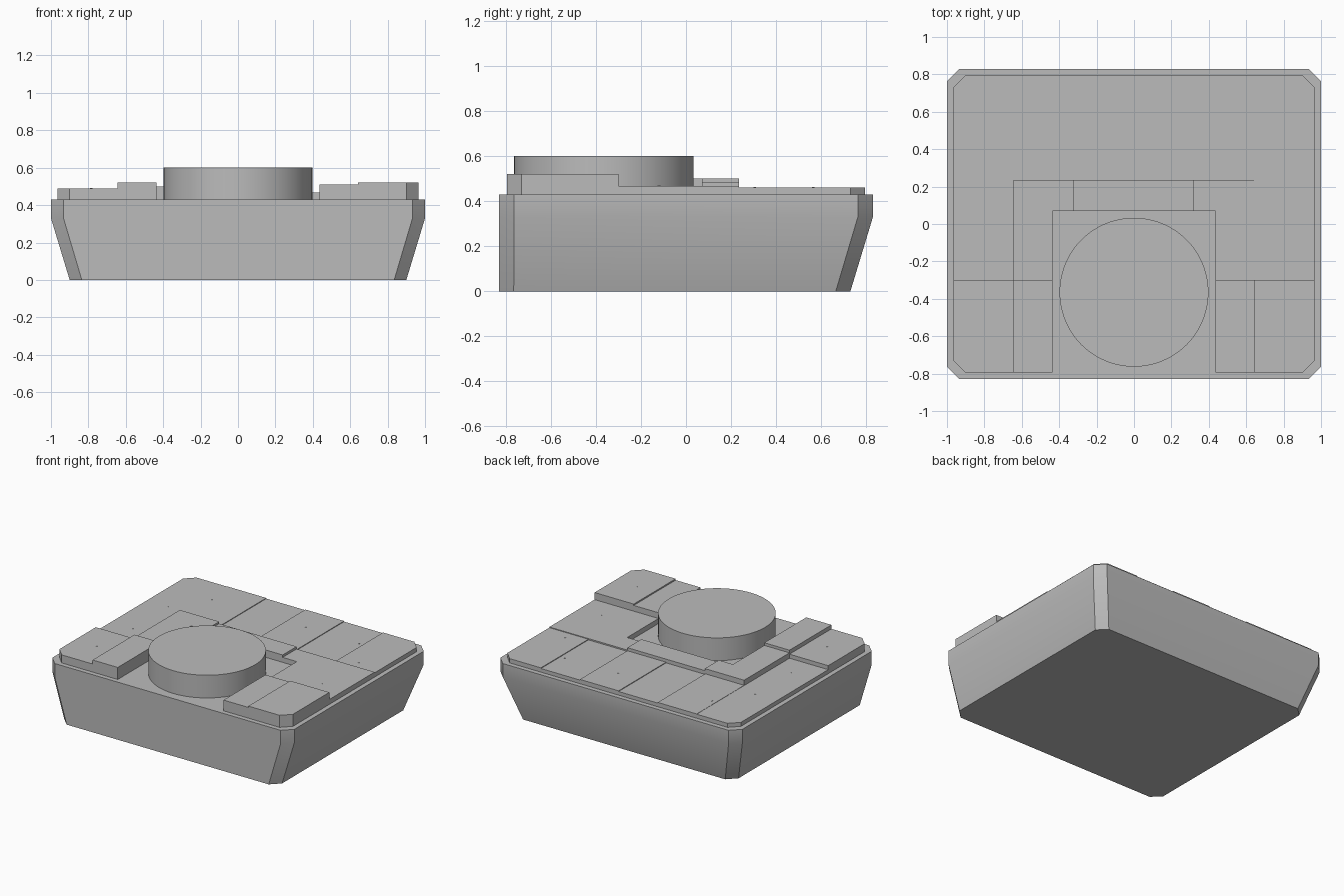
import bpy
import bmesh
import math
from mathutils import Vector

cube = bpy.data.objects.get("Cube")
if cube:
    bpy.data.objects.remove(cube, do_unlink=True)

grey = bpy.data.materials.new("plain grey")
grey.use_nodes = True
grey.diffuse_color = (0.5, 0.5, 0.5, 1)
grey.node_tree.nodes["Principled BSDF"].inputs["Base Color"].default_value = (0.5, 0.5, 0.5, 1)

DECK = 0.43


def finish(bm, name, smooth=False):
    bmesh.ops.recalc_face_normals(bm, faces=bm.faces[:])
    mesh = bpy.data.meshes.new(name)
    bm.to_mesh(mesh)
    bm.free()
    mesh.materials.append(grey)
    obj = bpy.data.objects.new(name, mesh)
    bpy.context.collection.objects.link(obj)
    if smooth:
        bpy.ops.object.select_all(action='DESELECT')
        obj.select_set(True)
        bpy.context.view_layer.objects.active = obj
        bpy.ops.object.shade_smooth_by_angle(angle=math.radians(30))
    return obj


def octagon(hx, front, back, c):
    """Rectangle outline with chamfered corners."""
    right = [(hx - c, front), (hx, front + c), (hx, back - c), (hx - c, back)]
    return right + [(-x, y) for x, y in reversed(right)]


def loft(name, sections):
    """Skin matching outlines stacked at rising heights."""
    bm = bmesh.new()
    rings = [[bm.verts.new((x, y, z)) for x, y in pts] for z, pts in sections]
    for low, high in zip(rings, rings[1:]):
        for i in range(len(low)):
            j = (i + 1) % len(low)
            bm.faces.new((low[i], low[j], high[j], high[i]))
    bm.faces.new(rings[0][::-1])
    bm.faces.new(rings[-1])
    return finish(bm, name, True)


def plate(name, outline, top):
    """Deck plate, cut to the chamfered corners of the deck."""
    bm = bmesh.new()
    face = bm.faces.new([bm.verts.new((x, y, DECK)) for x, y in outline])
    ext = bmesh.ops.extrude_face_region(bm, geom=[face])
    verts = [v for v in ext["geom"] if isinstance(v, bmesh.types.BMVert)]
    bmesh.ops.translate(bm, verts=verts, vec=(0, 0, top - DECK))
    for sx in (-1, 1):
        for sy in (-1, 1):
            cut = bmesh.ops.bisect_plane(
                bm, geom=bm.verts[:] + bm.edges[:] + bm.faces[:],
                plane_co=Vector((sx * 0.9, sy * 0.795, 0)),
                plane_no=Vector((sx, sy, 0)), clear_outer=True)
            edges = [e for e in cut["geom_cut"] if isinstance(e, bmesh.types.BMEdge)]
            if edges:
                bmesh.ops.holes_fill(bm, edges=bm.edges[:], sides=0)
    return finish(bm, name)


def rect(x0, x1, y0, y1):
    return [(x0, y0), (x1, y0), (x1, y1), (x0, y1)]


def disc(name, x, y, z0, z1, radius, sides):
    bm = bmesh.new()
    bmesh.ops.create_cone(bm, cap_ends=True, segments=sides, radius1=radius,
                          radius2=radius, depth=z1 - z0)
    bmesh.ops.translate(bm, verts=bm.verts[:], vec=(x, y, (z0 + z1) / 2))
    return finish(bm, name, True)


# Hull with a flat front and sides and back that slope in below
upper = octagon(1.0, -0.83, 0.83, 0.067)
loft("hull", [(0, octagon(0.9, -0.83, 0.73, 0.065)), (0.33, upper), (DECK, upper)])

# Round drum in the front recess
disc("drum", 0, -0.365, DECK, 0.6, 0.398, 96)

# Front plates
plate("front_right_outer_plate", rect(-0.965, -0.645, -0.795, -0.3), 0.49)
plate("front_right_inner_plate", rect(-0.645, -0.437, -0.795, -0.3), 0.52)
plate("front_left_inner_plate", rect(0.437, 0.642, -0.795, -0.3), 0.51)
plate("front_left_outer_plate", rect(0.642, 0.965, -0.795, -0.3), 0.52)

# Middle plates around the recess
plate("right_side_plate", rect(-0.965, -0.645, -0.3, 0.795), 0.46)
plate("middle_center_plate", rect(-0.32, 0.32, 0.07, 0.235), 0.485)
for name, side, outer, top in (("middle_right_plate", -1, 0.645, 0.5),
                               ("middle_left_plate", 1, 0.965, 0.467)):
    shape = [(0.437, -0.3), (outer, -0.3), (outer, 0.235),
             (0.32, 0.235), (0.32, 0.07), (0.437, 0.07)]
    plate(name, [(side * x, y) for x, y in shape], top)

# Rear row of plates
edges_x = (-0.645, -0.323, 0, 0.32, 0.642, 0.965)
for i, (x0, x1) in enumerate(zip(edges_x, edges_x[1:])):
    plate("rear_plate_%d" % (i + 1), rect(x0, x1, 0.235, 0.795), 0.462 - 0.005 * (i % 2))

# Small studs on the plates
studs = [(-0.61, 0.565, 0.462), (-0.17, 0.565, 0.457), (0.165, 0.565, 0.462),
         (0.605, 0.565, 0.457), (-0.785, 0.305, 0.46), (0.785, 0.305, 0.462),
         (-0.785, -0.12, 0.46), (0.785, -0.12, 0.467),
         (-0.785, -0.545, 0.49), (0.785, -0.545, 0.52)]
for i, (x, y, z) in enumerate(studs):
    disc("stud_%d" % (i + 1), x, y, z - 0.005, z + 0.002, 0.006, 8)
